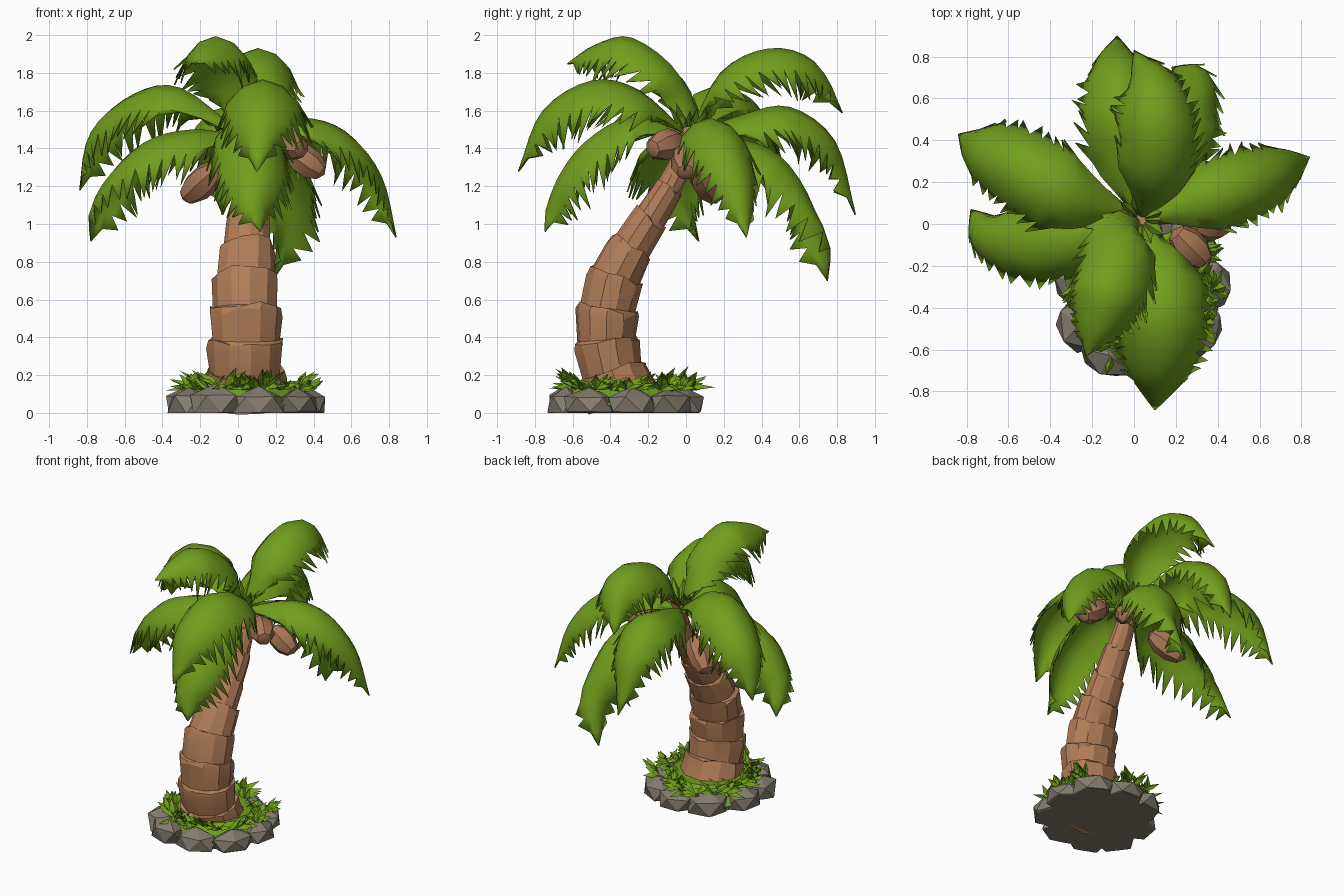
import bpy, bmesh, math, random
from mathutils import Vector as V, Matrix

if "Cube" in bpy.data.objects:
    bpy.data.objects.remove(bpy.data.objects["Cube"])

random.seed(7)
R = random.uniform


def material(name, col):
    m = bpy.data.materials.new(name)
    m.diffuse_color = (*col, 1)
    m.use_nodes = True
    m.node_tree.nodes["Principled BSDF"].inputs["Base Color"].default_value = m.diffuse_color
    return m


BARK = material("bark brown", (0.44, 0.205, 0.095))
NUT = material("coconut brown", (0.40, 0.185, 0.095))
LEAF = material("leaf green", (0.165, 0.345, 0.012))
ROCK = material("rock grey", (0.23, 0.20, 0.16))


def finish(name, bm, mat, smooth=None):
    bmesh.ops.recalc_face_normals(bm, faces=bm.faces)
    me = bpy.data.meshes.new(name)
    bm.to_mesh(me)
    bm.free()
    me.materials.append(mat)
    ob = bpy.data.objects.new(name, me)
    bpy.context.collection.objects.link(ob)
    if smooth:
        bpy.ops.object.select_all(action='DESELECT')
        ob.select_set(True)
        bpy.context.view_layer.objects.active = ob
        bpy.ops.object.shade_smooth_by_angle(angle=math.radians(smooth))
    return ob


def spline(pts, u):
    """Catmull-Rom point at u in 0..1 for vectors of any size."""
    p = [V(q) for q in pts]
    p = [2 * p[0] - p[1]] + p + [2 * p[-1] - p[-2]]
    n = len(pts) - 1
    i = min(int(u * n), n - 1)
    t = u * n - i
    a, b, c, d = p[i:i + 4]
    return 0.5 * (2 * b + (c - a) * t + (2 * a - 5 * b + 4 * c - d) * t ** 2
                  + (3 * b - a - 3 * c + d) * t ** 3)


# trunk: stacked flaring bark segments along a bent path (x, y, z, radius)
PATH = [(0.035, -0.33, 0.06, 0.22), (0.04, -0.405, 0.27, 0.196), (0.04, -0.422, 0.48, 0.187),
        (0.04, -0.38, 0.70, 0.168), (0.05, -0.275, 0.9, 0.128), (0.06, -0.145, 1.1, 0.098),
        (0.065, -0.035, 1.3, 0.07), (0.04, 0.02, 1.50, 0.05)]


def trunk():
    bm = bmesh.new()
    segs, sides, rings = 9, 11, []
    for k in range(segs):
        for f, flare, jit in ((0.0, 0.95, 0.0), (0.8, 1.06, 0.02), (1.0, 1.05, 0.02)):
            u = min(1, (k + f) / segs)
            q = spline(PATH, u)
            t = (spline(PATH, min(1, u + .02)) - spline(PATH, max(0, u - .02))).xyz.normalized()
            sx = V((1, 0, 0))
            sy = t.cross(sx).normalized()
            r = q.w * (1.06 if k == 0 and f == 0 else flare)
            ring = []
            for j in range(sides):
                a = 2 * math.pi * (j + 0.5 * (k % 2)) / sides
                rr = r * (1 + R(-1, 1) * jit * 1.5)
                p = q.xyz + sx * rr * math.cos(a) + sy * rr * 0.86 * math.sin(a)
                ring.append(bm.verts.new(p + t * R(-1, 1) * jit))
            rings.append(ring)
    for a, b in zip(rings, rings[1:]):
        for j in range(sides):
            m = (j + 1) % sides
            bm.faces.new((a[j], a[m], b[m], b[j]))
    bm.faces.new(rings[0])
    bm.faces.new(rings[-1])
    finish("trunk", bm, BARK, 25)


trunk()


# palm fronds: arched blade with drooping sides and toothed edges
def frond(name, pts, W, n=16):
    bm = bmesh.new()
    rows = []
    keys = [-.76, -.42, 0, .42, .76]
    drops = [.45, .13, 0, .13, .45]
    for i in range(n + 1):
        u = i / n
        c = spline(pts, u)
        t = (spline(pts, min(1, u + .03)) - spline(pts, max(0, u - .03))).normalized()
        s = t.cross(V((0, 0, 1))).normalized()
        w = W * min(1, 0.12 + (u / 0.25) ** 1.2)
        if u > 0.45:
            w *= max(0.01, 1 - ((u - 0.45) / 0.55) ** 1.8) ** 0.85
        down = s.cross(t) * 0.75 + V((0, 0, 0.35))

        def at(x, d, c=c, s=s, w=w, down=down):
            return c + s * x * w - down * d * w
        rows.append((t, w, at, {x: bm.verts.new(at(x, d)) for x, d in zip(keys, drops)}))
    for (t, w, at, a), (_, w2, _, b) in zip(rows, rows[1:]):
        for p, q in zip(keys, keys[1:]):
            bm.faces.new((a[p], a[q], b[q], b[p]))
        if w > 0.25 * W:
            for sg in (-1, 1):
                tip = at(sg * R(0.92, 1.08), R(0.85, 1.2)) + t * R(0.07, 0.12) * min(1, w2 / W + .1)
                bm.faces.new((a[.76 * sg], b[.76 * sg], bm.verts.new(tip)))
    ob = finish(name, bm, LEAF, 40)
    sol = ob.modifiers.new("thickness", 'SOLIDIFY')
    sol.thickness = 0.008


B = (0.03, 0.02, 1.47)
frond("front_upper_frond", [B, (.12, -.25, 1.71), (.13, -.5, 1.76), (.11, -.76, 1.6), (.1, -.89, 1.28)], .25)
frond("front_top_frond", [B, (-.02, -.03, 1.78), (-.1, -.28, 1.985), (-.17, -.48, 1.95), (-.23, -.63, 1.85)], .21)
frond("front_low_frond", [B, (.05, -.28, 1.57), (.08, -.54, 1.43), (.1, -.70, 1.2), (.12, -.75, .96)], .22)
frond("left_upper_frond", [B, (-.3, .13, 1.72), (-.55, .27, 1.69), (-.76, .38, 1.5), (-.84, .43, 1.18)], .23)
frond("left_low_frond", [B, (-.25, -.05, 1.5), (-.5, -.08, 1.43), (-.7, -.02, 1.22), (-.78, .07, .91)], .23)
frond("right_frond", [B, (.33, .12, 1.56), (.57, .2, 1.49), (.75, .28, 1.26), (.84, .32, .93)], .2)
frond("back_top_frond", [B, (.08, .18, 1.8), (.11, .44, 1.93), (.07, .68, 1.86), (0, .83, 1.59)], .22)
frond("back_mid_frond", [B, (-.03, .3, 1.58), (-.06, .55, 1.62), (-.08, .79, 1.44), (-.08, .9, 1.05)], .22)
frond("back_low_frond", [B, (.14, .25, 1.46), (.22, .5, 1.36), (.25, .68, 1.08), (.18, .75, .7)], .23)


# pointed blades, used for crown shoots and grass
def blade(bm, base, d, length, width):
    d = d.normalized()
    s = d.cross(V((0, 0, 1))).normalized() * width
    up = s.cross(d).normalized() * width * 0.5
    mid = base + d * length * 0.5
    a, b, c, e = [bm.verts.new(p) for p in
                  (base, mid + s - up, base + d * length - V((0, 0, length * 0.12)), mid - s - up)]
    m = bm.verts.new(mid + up)
    for f in ((a, b, m), (b, c, m), (c, e, m), (e, a, m)):
        bm.faces.new(f)


bm = bmesh.new()
for i in range(12):
    a = i * 2.4
    blade(bm, V((.03, .02, 1.45)), V((math.cos(a) * .6, math.sin(a) * .6, 1)), R(.16, .3), .03)
finish("crown_shoots", bm, LEAF)


# coconuts: pointed low-poly ellipsoids hanging away from the crown
def coconut(name, c, d, r, length):
    bm = bmesh.new()
    bmesh.ops.create_uvsphere(bm, u_segments=7, v_segments=5, radius=1)
    q = V(d).to_track_quat('Z', 'Y').to_matrix().to_4x4()
    bm.transform(Matrix.Translation(c) @ q @ Matrix.Diagonal((r, r, length, 1)))
    finish(name, bm, NUT, 35)


coconut("coconut_left", (-.19, .11, 1.22), (-.6, .35, -.55), .085, .15)
coconut("coconut_right", (.36, 0, 1.33), (.7, 0, -.5), .085, .12)
coconut("coconut_front", (.27, -.11, 1.42), (.6, -.6, -.2), .085, .12)
coconut("coconut_back", (.14, .07, 1.36), (.5, .5, -.6), .07, .1)


# base: grassy mound on a stone slab, ringed by faceted rocks
C = V((0.04, -0.33, 0))


def disc(name, r1, r2, z0, z1, mat):
    bm = bmesh.new()
    bmesh.ops.create_cone(bm, cap_ends=True, segments=14, radius1=r1, radius2=r2, depth=z1 - z0,
                          matrix=Matrix.Translation(C + V((0, 0, (z0 + z1) / 2))))
    finish(name, bm, mat)


disc("stone_slab", .34, .34, 0, .04, ROCK)
disc("grass_mound", .37, .25, .04, .15, LEAF)

for i in range(9):
    a = 2 * math.pi * i / 9 + R(-.08, .08) + .1
    bm = bmesh.new()
    bmesh.ops.create_icosphere(bm, subdivisions=1, radius=1)
    for v in bm.verts:
        v.co *= R(.88, 1.12)
    rad = R(.31, .34)
    bm.transform(Matrix.Translation(C + V((math.cos(a) * rad, math.sin(a) * rad, .045)))
                 @ Matrix.Rotation(a, 4, 'Z') @ Matrix.Diagonal((.11, .15, R(.085, .11), 1))
                 @ Matrix.Rotation(R(0, 6), 4, 'Z'))
    g = bmesh.ops.bisect_plane(bm, geom=bm.verts[:] + bm.edges[:] + bm.faces[:],
                               plane_co=(0, 0, 0), plane_no=(0, 0, -1), clear_outer=True)
    bmesh.ops.contextual_create(bm, geom=[e for e in g['geom_cut'] if isinstance(e, bmesh.types.BMEdge)])
    finish(f"rock_{i + 1}", bm, ROCK)

# grass tufts around the trunk foot
bm = bmesh.new()
for i in range(22):
    a = 2 * math.pi * i / 22 + R(-.1, .1)
    rad = R(.23, .34)
    p = C + V((math.cos(a) * rad, math.sin(a) * rad, .12))
    big = R(.85, 1.4)
    for k in range(7):
        b = a + R(-2, 2)
        blade(bm, p, V((math.cos(b), math.sin(b), R(.1, 1.4))), R(.09, .14) * big, R(.018, .032))
finish("grass_tufts", bm, LEAF)
